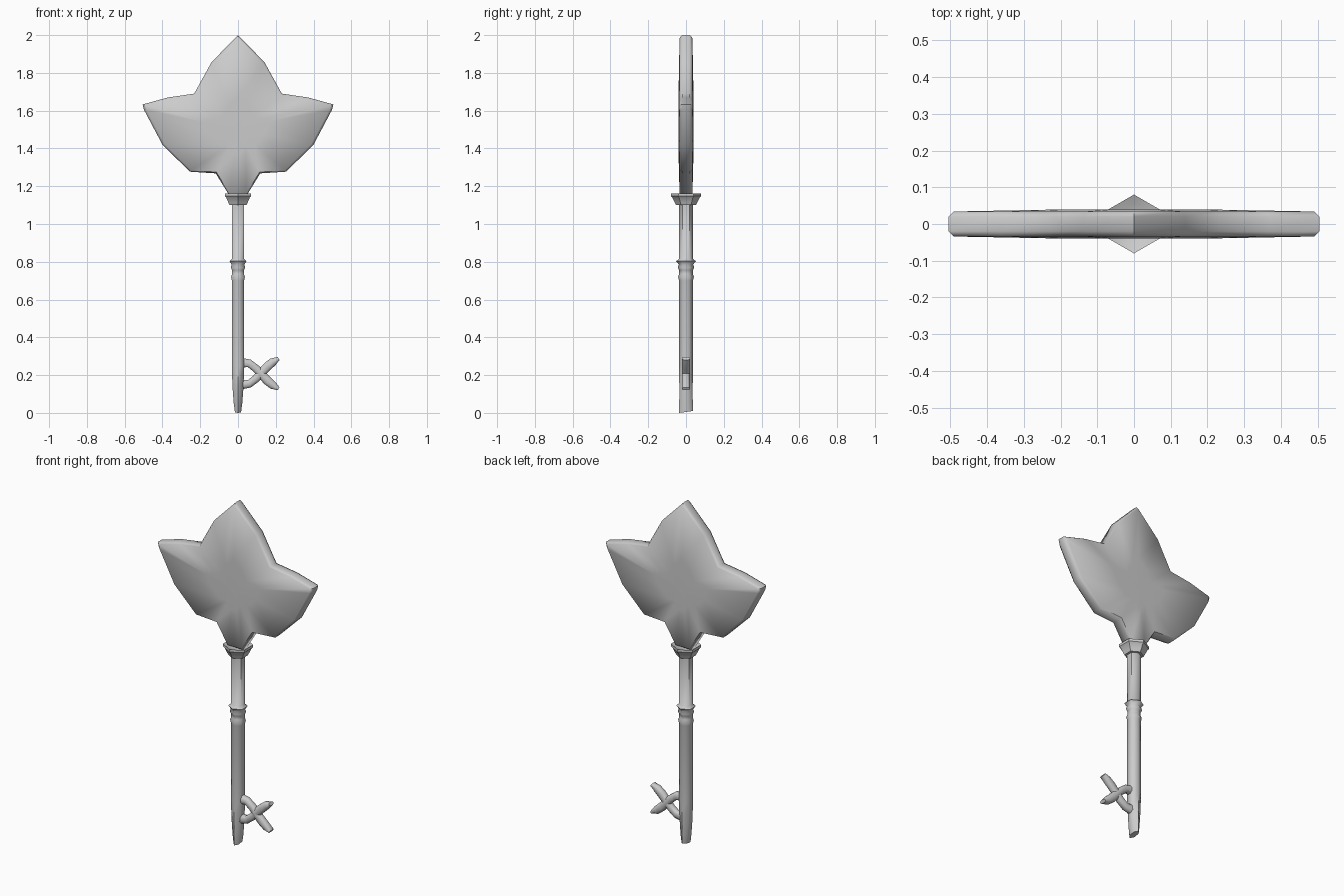
import bpy, bmesh, math
from mathutils import Vector

cube = bpy.data.objects.get("Cube")
if cube:
    bpy.data.objects.remove(cube)

metal = bpy.data.materials.new("grey_metal")
metal.use_nodes = True
GREY = (0.6, 0.6, 0.6, 1)
metal.diffuse_color = GREY
metal.node_tree.nodes["Principled BSDF"].inputs["Base Color"].default_value = GREY


def loft(name, rings, cap=True, angle=60):
    """Skin a row of equal-length vertex rings and smooth the result."""
    bm = bmesh.new()
    loops = [[bm.verts.new(p) for p in ring] for ring in rings]
    for a, b in zip(loops, loops[1:]):
        for i in range(len(a)):
            j = (i + 1) % len(a)
            bm.faces.new((a[i], a[j], b[j], b[i]))
    if cap:
        # Fan each end around its middle
        for ring in (loops[0], loops[-1]):
            hub = bm.verts.new(sum((v.co for v in ring), Vector()) / len(ring))
            for i in range(len(ring)):
                bm.faces.new((ring[i], ring[(i + 1) % len(ring)], hub))
    bmesh.ops.recalc_face_normals(bm, faces=bm.faces)
    mesh = bpy.data.meshes.new(name)
    bm.to_mesh(mesh)
    bm.free()
    mesh.materials.append(metal)
    obj = bpy.data.objects.new(name, mesh)
    bpy.context.collection.objects.link(obj)
    bpy.ops.object.select_all(action='DESELECT')
    obj.select_set(True)
    bpy.context.view_layer.objects.active = obj
    bpy.ops.object.shade_smooth_by_angle(angle=math.radians(angle))
    return obj


def hexagon(z, r, squeeze=1):
    """Six-sided ring with corners on the front and back."""
    angles = [math.pi / 2 + k * math.pi / 3 for k in range(6)]
    return [(r * squeeze * math.cos(a), r * math.sin(a), z) for a in angles]


# Leaf-shaped head: rounded rim rising to slightly domed faces
half = [(0.14, 1.857), (0.232, 1.69), (0.37, 1.67), (0.505, 1.633), (0.498, 1.605),
        (0.40, 1.42), (0.255, 1.277), (0.118, 1.268), (0.045, 1.15)]
outline = [(0, 2)] + half + [(-x, z) for x, z in reversed(half)]
HUB = 1.5


def leaf_ring(scale, y):
    return [(x * scale, y, HUB + (z - HUB) * scale) for x, z in outline]


leaf = [(0.35, -0.04), (0.97, -0.034), (1, -0.02), (1, 0.02), (0.97, 0.034), (0.35, 0.04)]
loft("leaf_head", [leaf_ring(s, y) for s, y in leaf])

# Cup-shaped collar under the leaf
collar = [(1.10, 0.03), (1.10, 0.052), (1.115, 0.06), (1.14, 0.072),
          (1.147, 0.08), (1.162, 0.08), (1.15, 0.055), (1.14, 0.02)]
loft("collar", [hexagon(z, r) for z, r in collar], angle=40)

# Shaft with two raised rings and a flattened, narrowing tip
shaft = [(0.005, 0.037, 0.5), (0.05, 0.036, 0.72), (0.13, 0.035, 0.95), (0.25, 0.038, 1),
         (0.70, 0.037, 1), (0.72, 0.042, 1), (0.735, 0.036, 1), (0.755, 0.036, 1),
         (0.77, 0.044, 1), (0.785, 0.038, 1), (0.803, 0.052, 1), (0.815, 0.038, 1),
         (1.11, 0.038, 1)]
rings = [hexagon(*s) for s in shaft]
rings[0] = [(x, y, 0.005 + 0.14 * y) for x, y, z in rings[0]]
loft("shaft", rings)


# Bit: two crossing strands with pointed ends
def strand(name, flip):
    mid = 0.208
    path = [(0.015, 0.058, 0.026), (0.06, 0.054, 0.021), (0.095, 0.027, 0.021),
            (0.12, 0, 0.022), (0.155, -0.037, 0.024), (0.185, -0.062, 0.022),
            (0.215, -0.08, 0.009)]
    pts = [Vector((x, 0, mid + flip * dz)) for x, dz, w in path]
    rings = []
    for i, (p, (_, _, w)) in enumerate(zip(pts, path)):
        t = (pts[min(i + 1, len(pts) - 1)] - pts[max(i - 1, 0)]).normalized()
        n = Vector((-t.z, 0, t.x))
        rings.append([p + n * (w * a) + Vector((0, 0.02 * b, 0)) for a, b in
                      ((1, 0.5), (0.5, 1), (-0.5, 1), (-1, 0.5),
                       (-1, -0.5), (-0.5, -1), (0.5, -1), (1, -0.5))])
    loft(name, rings)


strand("bit_strand_falling", 1)
strand("bit_strand_rising", -1)
